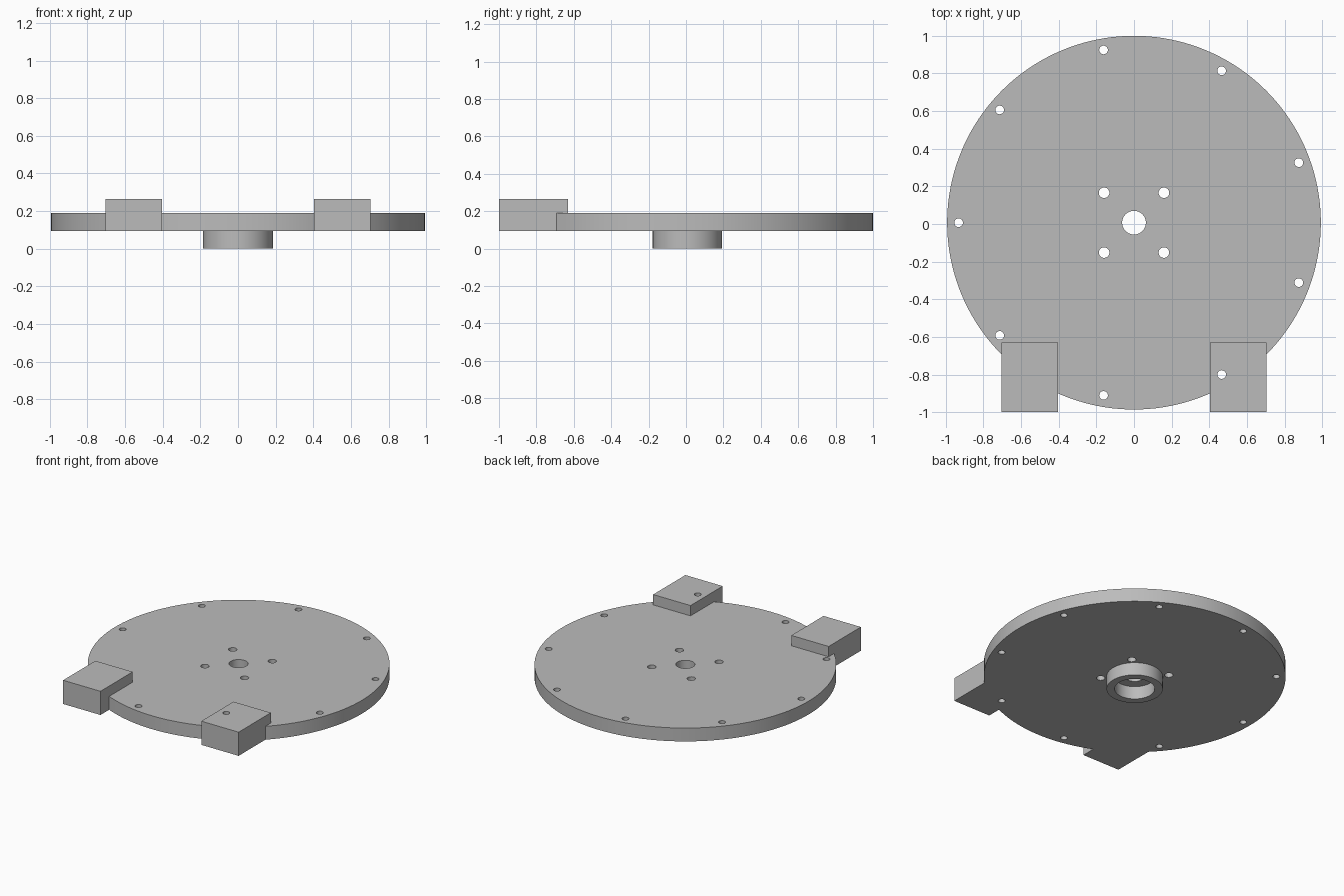
import bpy
from math import cos, sin, radians

if "Cube" in bpy.data.objects:
    bpy.data.objects.remove(bpy.data.objects["Cube"], do_unlink=True)

CY = 0.007                 # disc centre in y
BASE, TOP = 0.093, 0.19    # underside and top of the disc

grey = bpy.data.materials.new("plain grey")
grey.use_nodes = True
grey.diffuse_color = (0.5, 0.5, 0.5, 1)
grey.node_tree.nodes["Principled BSDF"].inputs["Base Color"].default_value = (0.5, 0.5, 0.5, 1)


def cylinder(name, r, z0, z1, x=0, y=CY, sides=32):
    bpy.ops.mesh.primitive_cylinder_add(vertices=sides, radius=r, depth=z1 - z0,
                                        location=(x, y, (z0 + z1) / 2))
    ob = bpy.context.object
    ob.name = name
    return ob


def box(name, lo, hi):
    centre = [(a + b) / 2 for a, b in zip(lo, hi)]
    bpy.ops.mesh.primitive_cube_add(size=1, location=centre)
    ob = bpy.context.object
    ob.name = name
    ob.scale = [b - a for a, b in zip(lo, hi)]
    bpy.ops.object.transform_apply(location=False, rotation=False, scale=True)
    return ob


def combine(target, tool, operation):
    mod = target.modifiers.new(operation.lower(), 'BOOLEAN')
    mod.operation, mod.solver, mod.object = operation, 'EXACT', tool
    bpy.context.view_layer.objects.active = target
    bpy.ops.object.modifier_apply(modifier=mod.name)
    bpy.data.objects.remove(tool, do_unlink=True)


# Disc with the boss underneath and two blocks on the front rim
plate = cylinder("mounting_disc", 0.993, BASE, TOP, sides=160)
combine(plate, cylinder("boss", 0.185, 0, BASE + 0.04, sides=96), 'UNION')
for side in (-1, 1):
    x0, x1 = sorted((side * 0.405, side * 0.705))
    combine(plate, box("rim_block", (x0, -1, BASE), (x1, -0.63, 0.265)), 'UNION')

# Boss bore and central shaft hole
combine(plate, cylinder("bore", 0.132, -0.1, BASE, sides=64), 'DIFFERENCE')
combine(plate, cylinder("shaft_hole", 0.063, 0.05, 0.4, sides=48), 'DIFFERENCE')

# Four hub holes and nine rim holes
for sx in (-1, 1):
    for sy in (-1, 1):
        combine(plate, cylinder("hub_hole", 0.028, 0.05, 0.4, sx * 0.159, CY + sy * 0.159), 'DIFFERENCE')
for i in range(9):
    a = radians(180 + 40 * i)
    combine(plate, cylinder("rim_hole", 0.023, 0.05, 0.4, 0.932 * cos(a), CY + 0.932 * sin(a)), 'DIFFERENCE')

plate.data.materials.clear()
plate.data.materials.append(grey)
for poly in plate.data.polygons:
    poly.material_index = 0
bpy.ops.object.select_all(action='DESELECT')
plate.select_set(True)
bpy.context.view_layer.objects.active = plate
bpy.ops.object.shade_smooth_by_angle(angle=radians(30))
